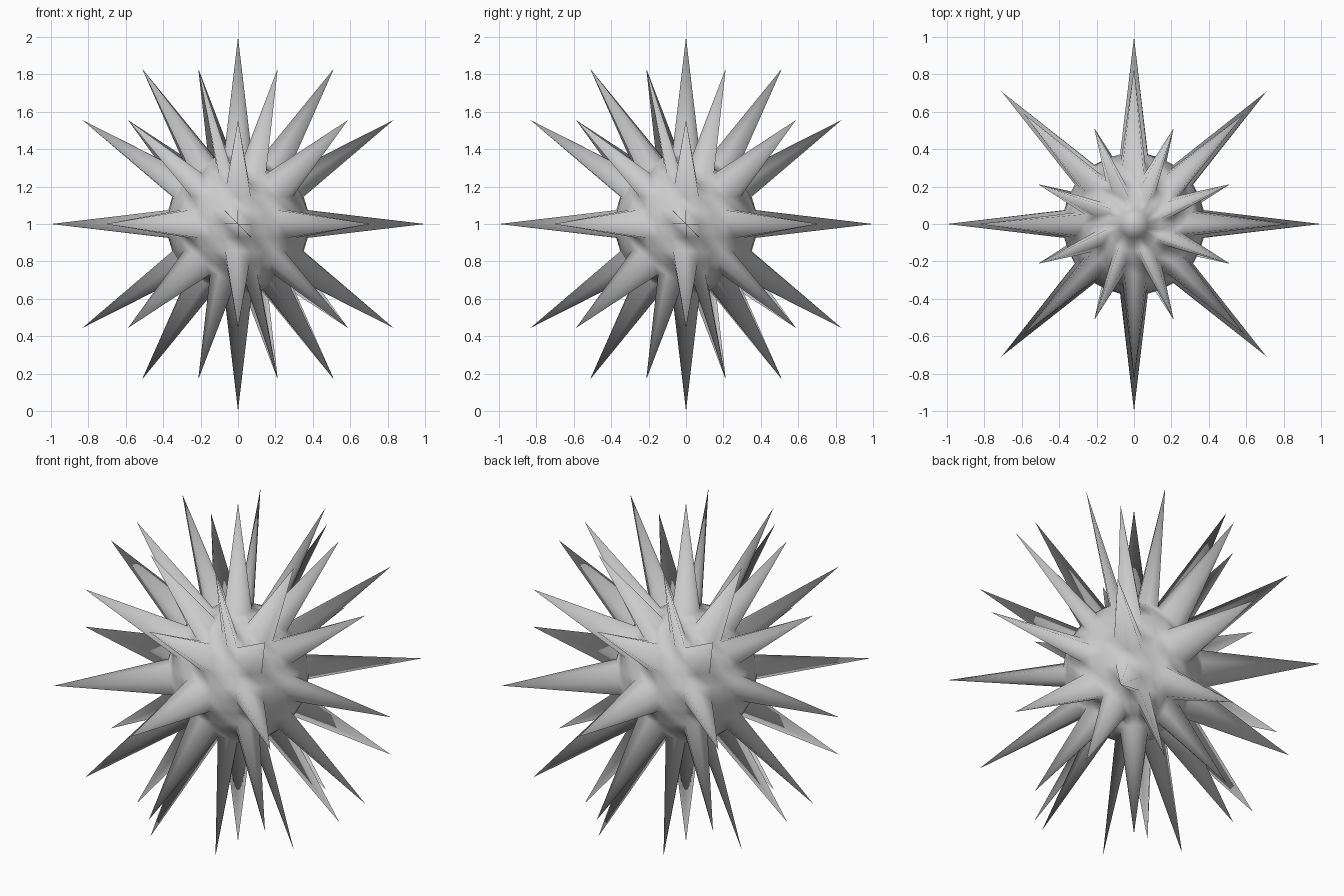
import bpy, bmesh, math
from mathutils import Vector

if "Cube" in bpy.data.objects:
    bpy.data.objects.remove(bpy.data.objects["Cube"])

CORE, TIP = 0.38, 1.0      # core radius and spike tip radius
STEP = 11.25               # angular spacing of the sphere grid

bm = bmesh.new()
bmesh.ops.create_uvsphere(bm, u_segments=32, v_segments=16, radius=CORE)

# split every quad along its upper-left to lower-right diagonal
up = Vector((0, 0, 1))
for f in [f for f in bm.faces if len(f.verts) == 4]:
    right = up.cross(f.calc_center_median()).normalized()
    order = sorted(f.verts, key=lambda v: v.co.dot(up - right))
    bmesh.utils.face_split(f, order[0], order[-1])


def is_spike(co):
    lat = round(abs(math.degrees(math.asin(max(-1, min(1, co.z / CORE))))) / STEP)
    lon = round(math.degrees(math.atan2(co.y, co.x)) / STEP) % 4
    if lat == 8:                       # poles
        return True
    if lat in (0, 3):                  # equator and middle rings
        return lon == 0
    return lat == 5 and lon == 2       # high rings, staggered half a step


# pull single vertices outwards into spikes
for v in bm.verts:
    if is_spike(v.co):
        v.co = v.co.normalized() * TIP
bmesh.ops.translate(bm, verts=bm.verts, vec=(0, 0, 1))
bmesh.ops.recalc_face_normals(bm, faces=bm.faces)
for f in bm.faces:
    f.smooth = True

mesh = bpy.data.meshes.new("spiked_ball")
bm.to_mesh(mesh)
bm.free()
bpy.context.collection.objects.link(bpy.data.objects.new("spiked_ball", mesh))
